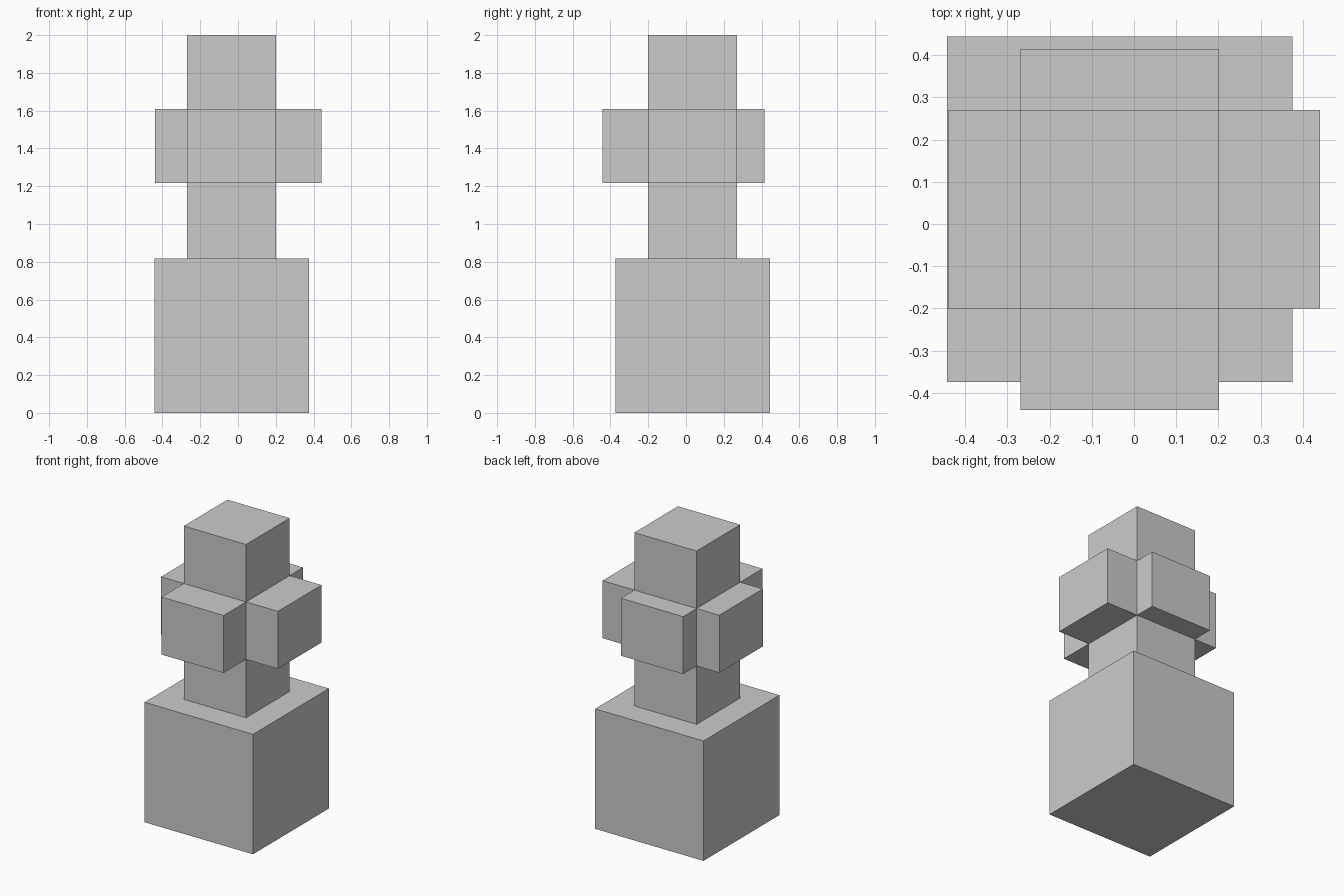
import bpy
import bmesh
from mathutils import Vector

if "Cube" in bpy.data.objects:
    bpy.data.objects.remove(bpy.data.objects["Cube"])

BASE = 0.818            # side of the base cube
CX, CY = -0.034, 0.035  # axis shared by base and column
INSET = 0.174           # ledge around the column
LEVELS = (1.216, 1.608, 2.0)

bm = bmesh.new()


def face_at(normal, z):
    """Outermost face with this normal whose centre is at height z."""
    n = Vector(normal)
    found = [f for f in bm.faces if f.normal.dot(n) > 0.99
             and abs(f.calc_center_median().z - z) < 0.01]
    return max(found, key=lambda f: f.calc_center_median().dot(n))


def extrude(face, distance):
    offset = face.normal * distance
    new = bmesh.ops.extrude_discrete_faces(bm, faces=[face])["faces"][0]
    bmesh.ops.translate(bm, verts=new.verts[:], vec=offset)
    bm.normal_update()
    return new


# base cube
bmesh.ops.create_cube(bm, size=BASE)
bmesh.ops.translate(bm, verts=bm.verts[:], vec=(CX, CY, BASE / 2))
bm.normal_update()

# column, inset from the base and raised in three sections
top = face_at((0, 0, 1), BASE)
bmesh.ops.inset_region(bm, faces=[top], thickness=INSET, use_even_offset=True)
z = BASE
for level in LEVELS:
    top = extrude(top, level - z)
    z = level

# four arms of unequal length on the middle section
middle = (LEVELS[0] + LEVELS[1]) / 2
for normal, length in (((1, 0, 0), 0.240), ((-1, 0, 0), 0.171),
                       ((0, -1, 0), 0.241), ((0, 1, 0), 0.145)):
    extrude(face_at(normal, middle), length)

bmesh.ops.recalc_face_normals(bm, faces=bm.faces[:])
mesh = bpy.data.meshes.new("block_tower")
bm.to_mesh(mesh)
bm.free()
bpy.context.collection.objects.link(bpy.data.objects.new("block_tower", mesh))
